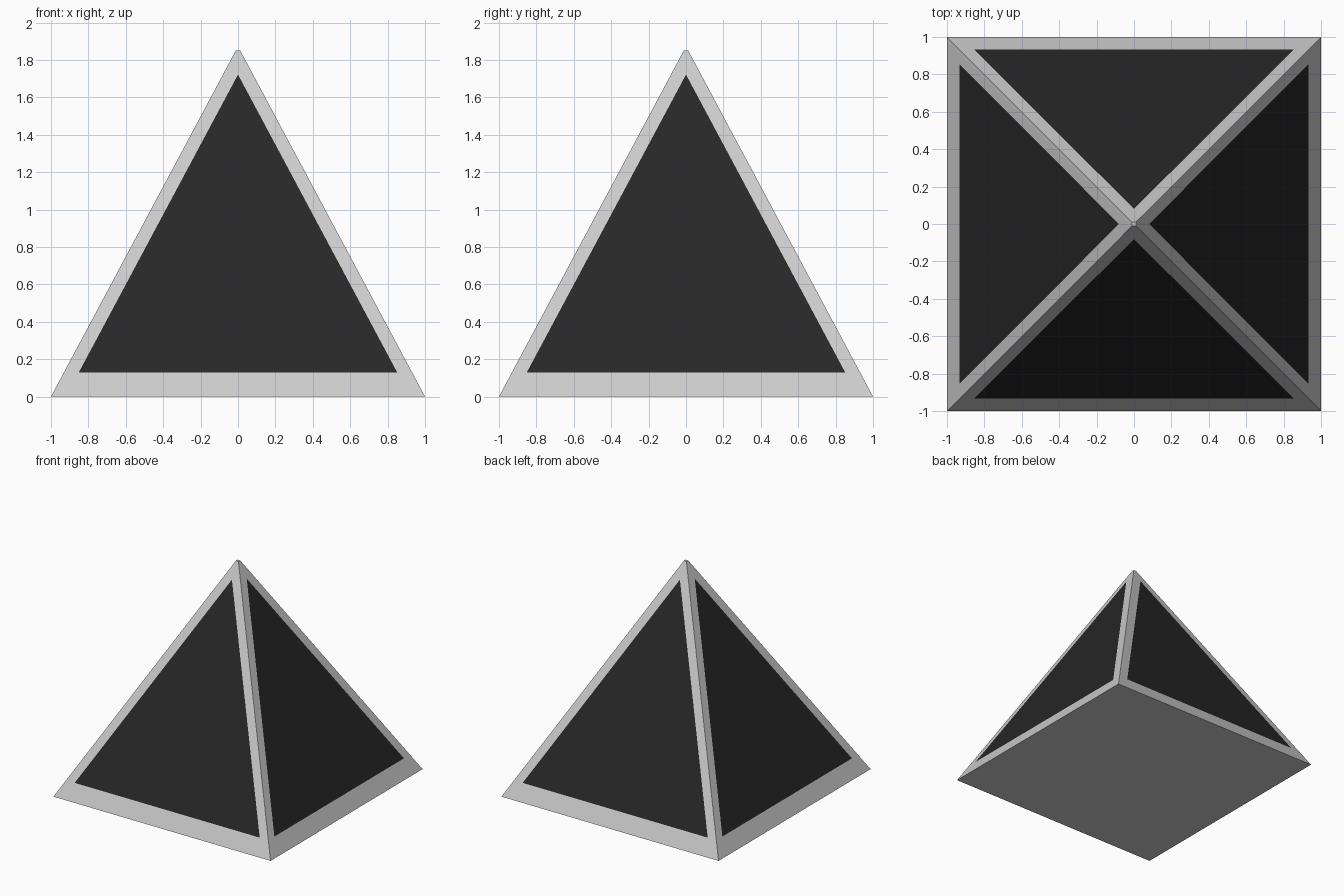
import bpy
import bmesh
from mathutils import Matrix, Vector
from math import pi

if "Cube" in bpy.data.objects:
    bpy.data.objects.remove(bpy.data.objects["Cube"])

H, BASE, TOP = 1.85, 1.0, 0.012      # height, half widths at base and tip
PANEL_W, PANEL_LO, PANEL_HI = 0.852, 0.128, 1.722


def on_side(x, z):
    """Point on the sloping front side at height z."""
    return Vector((x, -(BASE + (TOP - BASE) * z / H), z))


def make(name, faces, material=None):
    bm = bmesh.new()
    for f in faces:
        bm.faces.new([bm.verts.new(p) for p in f])
    bmesh.ops.remove_doubles(bm, verts=bm.verts, dist=1e-5)
    mesh = bpy.data.meshes.new(name)
    bm.to_mesh(mesh)
    bm.free()
    if material:
        mesh.materials.append(material)
    obj = bpy.data.objects.new(name, mesh)
    bpy.context.collection.objects.link(obj)
    return obj


black = bpy.data.materials.new("black_panel")
black.diffuse_color = (0.02, 0.02, 0.02, 1)
black.use_nodes = True
black.node_tree.nodes["Principled BSDF"].inputs["Base Color"].default_value = black.diffuse_color

# One side: border strips around a triangular opening
b0, b1 = on_side(-BASE, 0), on_side(BASE, 0)
t0, t1 = on_side(-TOP, H), on_side(TOP, H)
p0, p1 = on_side(-PANEL_W, PANEL_LO), on_side(PANEL_W, PANEL_LO)
p2 = on_side(0, PANEL_HI)
border = [(b0, b1, p1, p0), (b1, t1, p2, p1), (t1, t0, p2), (t0, b0, p0, p2)]

# Four sides, each with a flush dark panel
frame = []
for i, side in enumerate(("front", "right", "back", "left")):
    turn = Matrix.Rotation(i * pi / 2, 3, 'Z')
    frame += [[turn @ p for p in f] for f in border]
    make(side + "_panel", [[turn @ p for p in (p0, p1, p2)]], black)

# Floor and tiny flat tip close the frame
corners = [(-1, -1), (1, -1), (1, 1), (-1, 1)]
frame.append([Vector((x * BASE, y * BASE, 0)) for x, y in reversed(corners)])
frame.append([Vector((x * TOP, y * TOP, H)) for x, y in corners])
make("pyramid_frame", frame)
